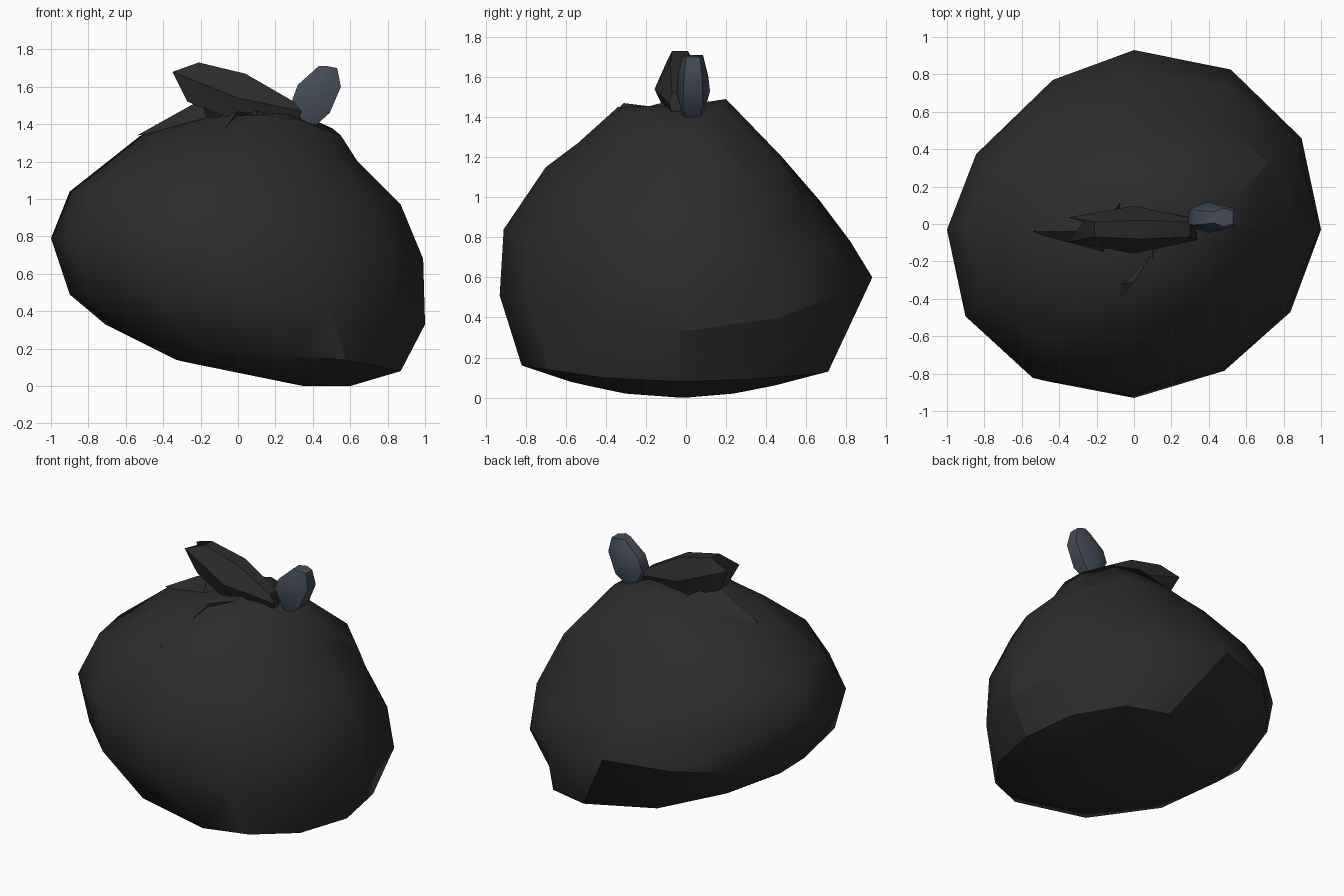
import bpy
import bmesh
import math

cube = bpy.data.objects.get("Cube")
if cube:
    bpy.data.objects.remove(cube, do_unlink=True)


def material(name, color):
    mat = bpy.data.materials.new(name)
    mat.use_nodes = True
    mat.diffuse_color = (*color, 1)
    mat.node_tree.nodes["Principled BSDF"].inputs["Base Color"].default_value = (*color, 1)
    return mat


BLACK = material("black_plastic", (0.025, 0.025, 0.025))
GREY = material("blue_grey_tie", (0.06, 0.073, 0.095))


def finish(name, bm, mat, angle):
    bmesh.ops.recalc_face_normals(bm, faces=bm.faces)
    mesh = bpy.data.meshes.new(name)
    bm.to_mesh(mesh)
    bm.free()
    mesh.materials.append(mat)
    obj = bpy.data.objects.new(name, mesh)
    bpy.context.collection.objects.link(obj)
    bpy.ops.object.select_all(action='DESELECT')
    obj.select_set(True)
    bpy.context.view_layer.objects.active = obj
    bpy.ops.object.shade_smooth_by_angle(angle=math.radians(angle))


def loft(bm, rings):
    """Skin closed rings of points; returns the rings of vertices."""
    rows = [[bm.verts.new(p) for p in ring] for ring in rings]
    n = len(rows[0])
    for low, high in zip(rows, rows[1:]):
        for i in range(n):
            j = (i + 1) % n
            bm.faces.new((low[i], low[j], high[j], high[i]))
    return rows


def fan(bm, row, tip):
    v = bm.verts.new(tip)
    for a, b in zip(row, row[1:] + row[:1]):
        bm.faces.new((a, b, v))


def sack_ring(cx, left, right, front, back, n=12):
    """Lopsided oval: left/right are (x, z), front/back are (y, z)."""
    pts = []
    for i in range(n):
        c, s = math.cos(math.tau * i / n), math.sin(math.tau * i / n)
        side = right if c > 0 else left
        end = back if s > 0 else front
        skew = 1 + 0.08 * s * c  # fuller along one diagonal
        x = cx + skew * abs(c) * (side[0] - cx)
        y = -0.03 * c * c + skew * abs(s) * end[0]
        pts.append((x, y, c * c * side[1] + s * s * end[1]))
    return pts


# Slumped sack, from the underside up to the gathered neck
bm = bmesh.new()
rows = loft(bm, [
    sack_ring(0.3, (-0.33, 0.14), (0.6, 0.0), (-0.58, 0.08), (0.5, 0.08)),
    sack_ring(0.3, (-0.71, 0.33), (0.87, 0.08), (-0.82, 0.16), (0.71, 0.13)),
    sack_ring(0.0, (-0.9, 0.49), (1.0, 0.33), (-0.93, 0.51), (0.93, 0.6)),
    sack_ring(-0.05, (-1.0, 0.79), (0.99, 0.68), (-0.91, 0.84), (0.82, 0.78)),
    sack_ring(-0.05, (-0.9, 1.04), (0.87, 0.97), (-0.7, 1.15), (0.67, 0.98)),
    sack_ring(0.0, (-0.52, 1.34), (0.64, 1.2), (-0.54, 1.27), (0.48, 1.2)),
    sack_ring(0.12, (-0.2, 1.43), (0.55, 1.34), (-0.34, 1.45), (0.2, 1.49)),
])
fan(bm, rows[0], (0.35, 0.0, 0.0))
fan(bm, rows[-1], (0.25, 0.0, 1.46))

# Overhanging fold on the back left shoulder
rows[5][1].co = (0.72, 0.33, 1.07)
rows[5][2].co = (0.5, 0.5, 1.15)


def crease(a, b):
    bm.edges.get((a, b)).smooth = False


crease(rows[5][1], rows[5][2])
crease(rows[5][1], rows[6][1])
# Crease around the base and along the tucked back corner
for row, span in ((rows[1], (9, 10, 11, 0, 1, 2)), (rows[2], (0, 1, 3, 4))):
    for i in span:
        crease(row[i], row[(i + 1) % 12])
for i in (0, 3, 10):
    crease(rows[1][i], rows[2][i])
crease(rows[2][0], rows[3][0])
finish("sack", bm, BLACK, 60)


# Pleats: thin ridges pulled towards the neck
def pleat(name, tip, crest, foot_a, foot_b):
    bm = bmesh.new()
    v = [bm.verts.new(p) for p in (tip, crest, foot_a, foot_b)]
    for a, b, c in ((0, 1, 2), (0, 1, 3), (0, 2, 3), (1, 2, 3)):
        bm.faces.new((v[a], v[b], v[c]))
    finish(name, bm, BLACK, 20)


pleat("right_pleat", (-0.54, -0.04, 1.34), (-0.2, -0.04, 1.53), (-0.15, -0.2, 1.39), (0.0, 0.2, 1.42))
pleat("front_pleat", (-0.2, -0.58, 1.21), (0.0, -0.31, 1.47), (0.1, -0.15, 1.45), (-0.25, -0.35, 1.34))
pleat("neck_pleat", (0.1, -0.2, 1.45), (0.1, -0.05, 1.49), (0.42, 0.04, 1.4), (-0.12, 0.05, 1.44))


# Knotted ends: six-sided lofts, each station three (x, z, half width) points
def knot_end(name, y, stations, mat, angle):
    bm = bmesh.new()
    rings = []
    for st in stations:
        near = [(x, y - w, z) for x, z, w in st]
        far = [(x, y + w, z) for x, z, w in reversed(st)]
        rings.append(near + far)
    rows = loft(bm, rings)
    bm.faces.new(rows[0])
    bm.faces.new(rows[-1])
    finish(name, bm, mat, angle)


knot_end("knot_flap", -0.03, [
    ((-0.21, 1.73, 0.04), (-0.35, 1.68, 0.065), (-0.27, 1.52, 0.04)),
    ((0.04, 1.67, 0.05), (0.0, 1.54, 0.127), (-0.06, 1.44, 0.08)),
    ((0.3, 1.52, 0.04), (0.34, 1.47, 0.055), (0.32, 1.41, 0.04)),
], BLACK, 35)

knot_end("tie_tab", 0.035, [
    ((0.34, 1.42, 0.03), (0.37, 1.4, 0.05), (0.4, 1.38, 0.03)),
    ((0.29, 1.53, 0.04), (0.39, 1.53, 0.085), (0.49, 1.46, 0.05)),
    ((0.32, 1.61, 0.04), (0.43, 1.61, 0.075), (0.55, 1.6, 0.045)),
    ((0.43, 1.71, 0.03), (0.48, 1.71, 0.05), (0.53, 1.7, 0.035)),
], GREY, 50)
